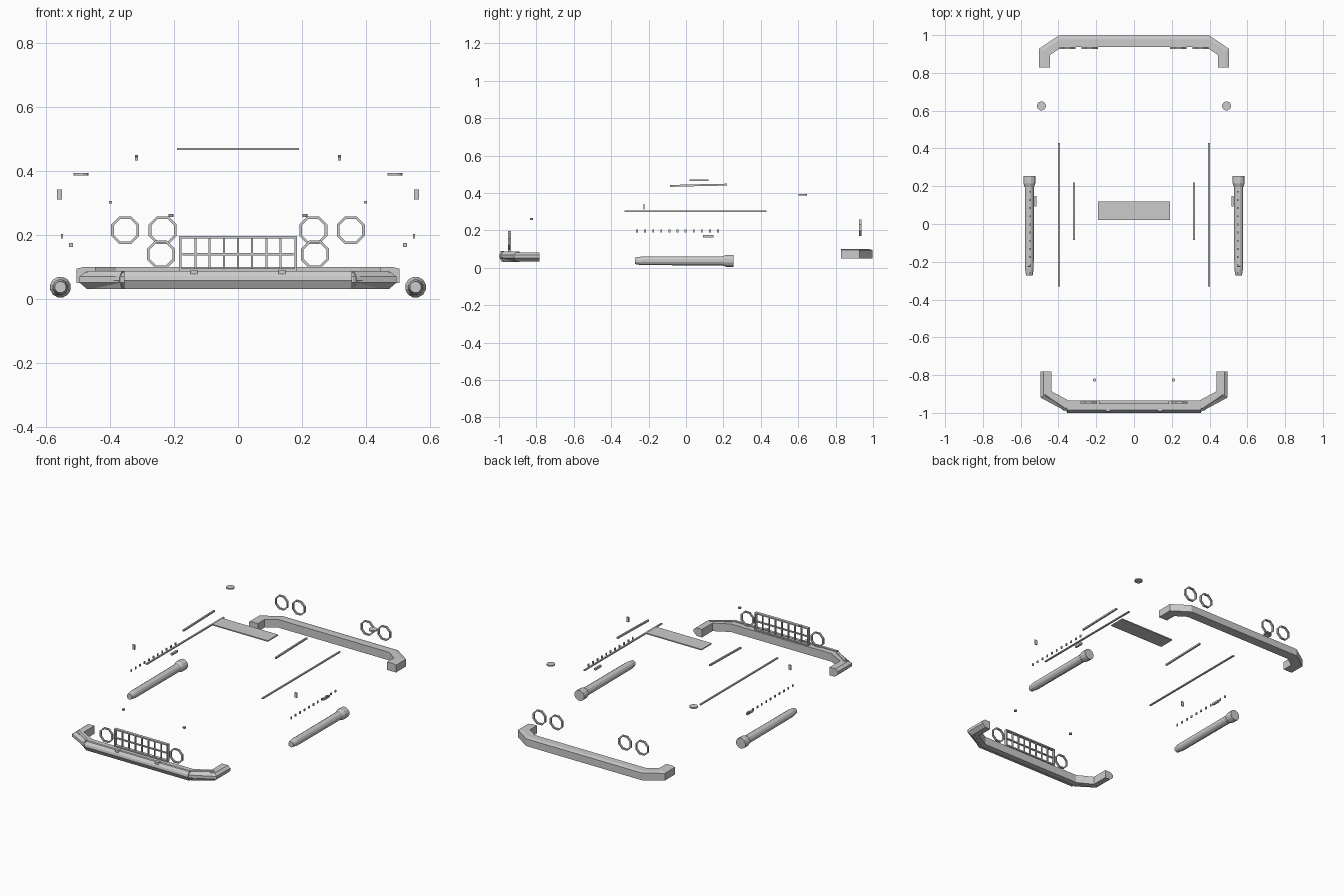
import bpy, bmesh, math
from mathutils import Vector

if "Cube" in bpy.data.objects:
    bpy.data.objects.remove(bpy.data.objects["Cube"])


def make(name, verts, faces):
    me = bpy.data.meshes.new(name)
    bm = bmesh.new()
    vs = [bm.verts.new(v) for v in verts]
    for f in faces:
        bm.faces.new([vs[i] for i in f])
    bmesh.ops.recalc_face_normals(bm, faces=bm.faces)
    bm.to_mesh(me)
    bm.free()
    ob = bpy.data.objects.new(name, me)
    bpy.context.collection.objects.link(ob)
    return ob


def skin(name, rings, caps=True, loop=False):
    """Joins rings of equal point count into a surface."""
    n, m = len(rings[0]), len(rings)
    faces = []
    for r in range(m if loop else m - 1):
        a, b = r * n, (r + 1) % m * n
        faces += [(a + i, a + (i + 1) % n, b + (i + 1) % n, b + i) for i in range(n)]
    if caps and not loop:
        faces += [tuple(range(n)), tuple(range((m - 1) * n, m * n))]
    return make(name, [p for r in rings for p in r], faces)


def box(name, x, y, z):
    return skin(name, [[(a, y[0], z[0]), (a, y[1], z[0]), (a, y[1], z[1]), (a, y[0], z[1])] for a in x])


def sweep(name, path, prof, side):
    """Sweeps (outward offset, z) along a flat path with mitred corners."""
    pts = [Vector(p) for p in path]
    norms = []
    for a, b in zip(pts, pts[1:]):
        d = (b - a).normalized()
        norms.append(Vector((d.y, -d.x)) * side)
    rings = []
    for i, p in enumerate(pts):
        n0, n1 = norms[max(i - 1, 0)], norms[min(i, len(norms) - 1)]
        m = (n0 + n1) / (1 + n0.dot(n1))
        rings.append([(p.x + m.x * o, p.y + m.y * o, z) for o, z in prof])
    return skin(name, rings)


def mirrored(half):
    return half + [(-x, y) for x, y in reversed(half)]


def lathe(name, c, prof, n, axis, turn=0.5):
    """Rings of (radius, position) around the y or z axis."""
    rings = []
    for r, h in prof:
        ring = []
        for i in range(n):
            t = math.tau * (i + turn) / n
            u, v = r * math.cos(t), r * math.sin(t)
            ring.append((c[0] + u, h, c[1] + v) if axis == 'y' else (c[0] + u, c[1] + v, h))
        rings.append(ring)
    return rings


# Front bumper: wrapped bar with raised front strips
sweep("front_bumper", mirrored([(-0.438, -0.782), (-0.438, -0.885), (-0.345, -0.935)]),
      [(0, .033), (0, .083), (.04, .083), (.057, .07), (.057, .052), (.035, .033)], 1)
STRIP = [(.035, .031), (.035, .0875), (.05, .0875), (.062, .072), (.065, .058), (.05, .031)]
sweep("front_bumper_strip", [(-0.355, -0.935), (0.355, -0.935)], STRIP, 1)
sweep("front_corner_strip_left", [(-0.444, -0.861), (-0.334, -0.935)], STRIP, 1)
sweep("front_corner_strip_right", [(0.334, -0.935), (0.444, -0.861)], STRIP, 1)

# Rear bumper
sweep("rear_bumper", mirrored([(-0.444, 0.828), (-0.444, 0.895), (-0.38, 0.938)]),
      [(0, .05), (0, .10), (.04, .10), (.06, .095), (.06, .05)], -1)

# Grille: frame, uprights and crossbar
gx, z0, z1 = 0.184, 0.088, 0.197
for s, e in ((-gx, -gx + .008), (gx - .008, gx)):
    box("grille_side", (s, e), (-0.953, -0.935), (z0, z1))
for s, e in ((z0, z0 + .008), (z1 - .008, z1)):
    box("grille_rail", (-gx + .008, gx - .008), (-0.953, -0.935), (s, e))
for i in range(-3, 4):
    x = i * 0.0442
    box("grille_upright", (x - .003, x + .003), (-0.947, -0.937), (z0 + .008, z1 - .008))
box("grille_crossbar", (-0.173, 0.173), (-0.951, -0.941), (.137, .144))


def lamp_ring(name, x, z, y0, y1):
    k = 1 / math.cos(math.pi / 8)
    ro, ri = .0435 * k, .0355 * k
    skin(name, lathe(name, (x, z), [(ro, y0), (ro, y1), (ri, y1), (ri, y0)], 8, 'y'), loop=True)


for s, side in ((-1, "left"), (1, "right")):
    # Lamp surrounds
    lamp_ring("front_lamp_ring_" + side, s * .24, .14, -0.951, -0.94)
    for x in (.235, .352):
        lamp_ring("rear_lamp_ring_" + side, s * x, .215, .926, .938)

    # Side exhaust pipe with flared tail
    skin("side_pipe_" + side, lathe("", (s * .554, .0375),
         [(.018, -.273), (.024, -.235), (.025, .195), (.033, .215), (.033, .255)], 12, 'y'))

    # Row of rivets above the pipe
    for i in range(11):
        x, y = s * .549, -0.262 + i * .0433
        box("rivet_" + side, (x - .003, x + .003), (y - .005, y + .005), (.19, .204))

    # Long waist trim and sloping roof trim
    x = s * .398
    box("waist_trim_" + side, (x - .005, x + .005), (-.33, .43), (.299, .306))
    x = s * .317
    skin("roof_trim_" + side, [[(x - .005, y, z - .005), (x + .005, y, z - .005),
         (x + .005, y, z + .005), (x - .005, y, z + .005)]
         for y, z in ((-.085, .438), (.07, .442), (.22, .445))])

    # Fuel cap and washer nozzle
    skin("fuel_cap_" + side, lathe("", (s * .49, .625), [(.024, .386), (.024, .394)], 12, 'z'))
    skin("nozzle_" + side, lathe("", (s * .209, -.825), [(.009, .257), (.009, .266)], 8, 'z'))

    # Door handle, mirror plate and bumper tab
    x = s * .521
    box("door_handle_" + side, (x - .006, x + .006), (.092, .148), (.163, .175))
    x = s * .557
    box("mirror_plate_" + side, (x - .008, x + .008), (-.228, -.222), (.311, .342))
    x = s * .137
    box("bumper_tab_" + side, (x - .011, x + .011), (-.993, -.972), (.078, .091))

# Roof panel
box("roof_panel", (-.19, .19), (.02, .12), (.465, .472))
